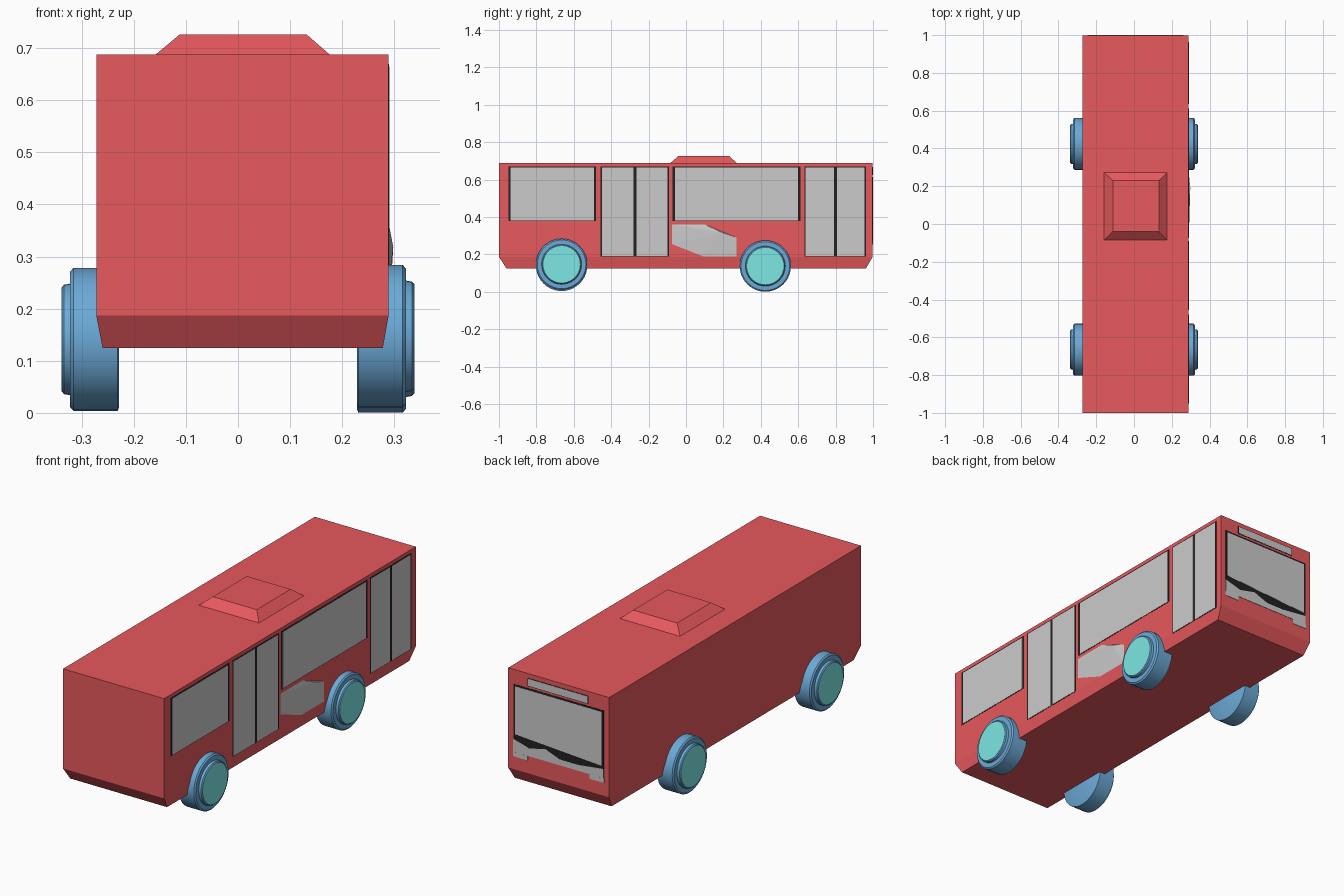
import bpy, bmesh, math
from mathutils import Vector

if "Cube" in bpy.data.objects:
    bpy.data.objects.remove(bpy.data.objects["Cube"])


def material(name, rgb):
    m = bpy.data.materials.new(name)
    m.diffuse_color = (*rgb, 1)
    m.use_nodes = True
    m.node_tree.nodes["Principled BSDF"].inputs["Base Color"].default_value = m.diffuse_color
    return m


RED = material("red paint", (0.8, 0.1, 0.11))
BLACK = material("black trim", (0.015, 0.015, 0.015))
BLUE = material("blue tyre", (0.15, 0.4, 0.68))
CYAN = material("cyan hub", (0.2, 0.8, 0.77))
SIDE, BACK = 0.289, 0.998      # wall planes that carry the panels


def make(name, verts, faces, mat=None):
    me = bpy.data.meshes.new(name)
    me.from_pydata(verts, [], faces)
    bm = bmesh.new()
    bm.from_mesh(me)
    bmesh.ops.recalc_face_normals(bm, faces=bm.faces)
    bm.to_mesh(me)
    bm.free()
    ob = bpy.data.objects.new(name, me)
    bpy.context.collection.objects.link(ob)
    if mat:
        me.materials.append(mat)
    return ob


def loft(name, rings, mat=None):
    """Closed solid through rings with equal point counts."""
    n = len(rings[0])
    verts = [v for r in rings for v in r]
    faces = [tuple(range(n)), tuple(range(len(verts) - n, len(verts)))]
    for k in range(len(rings) - 1):
        for i in range(n):
            j = (i + 1) % n
            faces.append((k * n + i, k * n + j, (k + 1) * n + j, (k + 1) * n + i))
    return make(name, verts, faces, mat)


def rect(x0, x1, y0, y1, z):
    return [(x0, y0, z), (x1, y0, z), (x1, y1, z), (x0, y1, z)]


def panel(name, wall, outline, depth, mat=None):
    """Thin plate on the right wall (outline in y, z) or back wall (x, z)."""
    def put(p, d):
        return (SIDE + d, p[0], p[1]) if wall == "side" else (p[0], BACK + d, p[1])
    return loft(name, [[put(p, d) for p in outline] for d in (-0.003, depth)], mat)


def box(a, b, z0, z1):
    return [(a, z0), (b, z0), (b, z1), (a, z1)]


# Body shell with tapered skirt, and the roof unit
loft("body", [rect(-0.26, 0.278, -0.96, 0.962, 0.125),
              rect(-0.272, SIDE, -1, BACK, 0.187),
              rect(-0.272, SIDE, -1, BACK, 0.688)], RED)
loft("roof_unit", [rect(-0.16, 0.178, -0.087, 0.275, 0.686),
                   rect(-0.112, 0.132, -0.04, 0.23, 0.726)], RED)

# Side windows
for i, (a, b) in enumerate([(-0.95, -0.48), (-0.073, 0.612)]):
    panel(f"window_frame_{i}", "side", box(a, b, 0.378, 0.67), 0.001, BLACK)
    panel(f"window_glass_{i}", "side", box(a + 0.013, b - 0.013, 0.381, 0.664), 0.002)

# Double doors
for i, (a, b) in enumerate([(-0.456, -0.09), (0.634, 0.963)]):
    mid = (a + b) / 2
    panel(f"door_frame_{i}", "side", box(a, b, 0.188, 0.67), 0.001, BLACK)
    panel(f"door_leaf_a_{i}", "side", box(a + 0.006, mid - 0.008, 0.191, 0.665), 0.002)
    panel(f"door_leaf_b_{i}", "side", box(mid + 0.008, b - 0.008, 0.191, 0.665), 0.002)

# Bulging side patch
patch = [(-0.075, 0.255), (0.09, 0.19), (0.27, 0.19), (0.27, 0.29), (0.1, 0.36), (-0.075, 0.36)]
verts = [(SIDE + 0.001, y, z) for y, z in patch] + [(SIDE + 0.009, 0.19, 0.318)]
make("side_patch", verts, [(i, (i + 1) % 6, 6) for i in range(6)])

# Windscreen, sign and lamps on the back wall
panel("windscreen_frame", "back", box(-0.242, 0.26, 0.275, 0.615), 0.001, BLACK)
panel("windscreen_glass", "back",
      [(0.249, 0.365), (0.249, 0.606), (-0.231, 0.606), (-0.231, 0.335)], 0.002)
panel("dash_panel", "back",
      [(0.26, 0.275), (0.26, 0.34), (0.17, 0.315), (0.08, 0.335), (0, 0.305),
       (-0.1, 0.305), (-0.242, 0.322), (-0.242, 0.275)], 0.0018)
panel("destination_sign_frame", "back", box(-0.157, 0.181, 0.625, 0.666), 0.001, BLACK)
panel("destination_sign", "back", box(-0.154, 0.178, 0.628, 0.663), 0.002)
for i, (a, b) in enumerate([(0.18, 0.262), (-0.245, -0.163)]):
    panel(f"lamp_{i}", "back", box(a, b, 0.252, 0.275), 0.002)

# Wheels: turned tyre profile (x, radius) plus hub disc
PROFILE = [(0.228, 0.13), (0.231, 0.137), (0.316, 0.137), (0.322, 0.13),
           (0.322, 0.107), (0.334, 0.105), (0.338, 0.1)]


def ring(s, x, r, y, z, n=40):
    return [(s * x, y + r * math.cos(2 * math.pi * k / n),
             z + r * math.sin(2 * math.pi * k / n)) for k in range(n)]


for name, s, y, z in [("front_right_wheel", 1, -0.665, 0.147), ("back_right_wheel", 1, 0.424, 0.1375),
                      ("front_left_wheel", -1, -0.665, 0.141), ("back_left_wheel", -1, 0.424, 0.141)]:
    tyre = loft(name, [ring(s, x, r, y, z) for x, r in PROFILE], BLUE)
    hub = loft(name + "_hub", [ring(s, x, 0.1, y, z) for x in (0.33, 0.339)], CYAN)
    for ob in (tyre, hub):
        bpy.ops.object.select_all(action="DESELECT")
        ob.select_set(True)
        bpy.context.view_layer.objects.active = ob
        bpy.ops.object.shade_smooth_by_angle(angle=math.radians(30))
